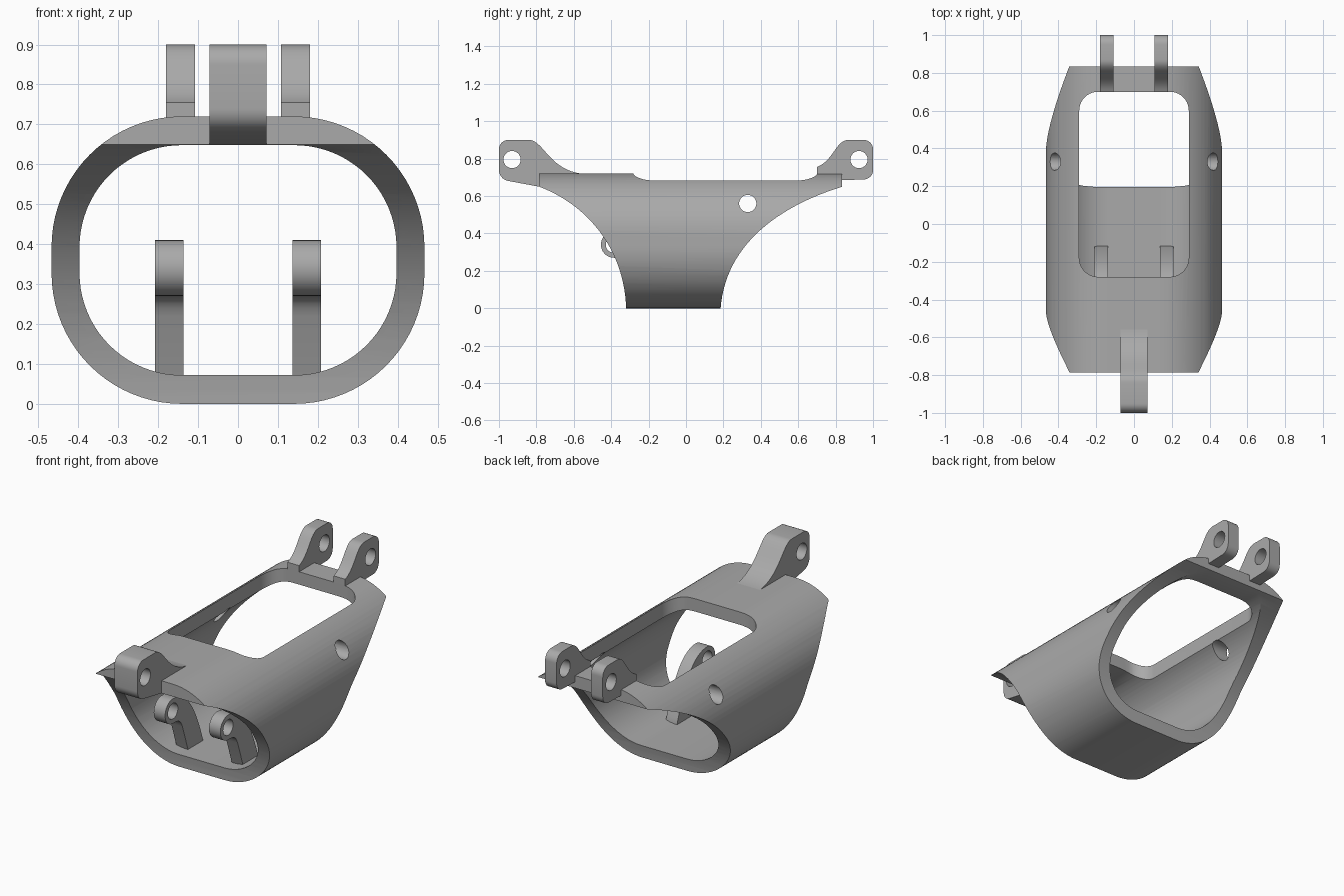
import bpy, bmesh, math
from mathutils import Vector
from mathutils.geometry import interpolate_bezier

if "Cube" in bpy.data.objects:
    bpy.data.objects.remove(bpy.data.objects["Cube"])

grey = bpy.data.materials.new("plain grey")
grey.use_nodes = True
colour = (0.40, 0.40, 0.40, 1)
grey.diffuse_color = colour
grey.node_tree.nodes["Principled BSDF"].inputs["Base Color"].default_value = colour


def bezier(a, b, c, d, steps=20):
    pts = interpolate_bezier(*[Vector((*p, 0)) for p in (a, b, c, d)], steps)
    return [(p.x, p.y) for p in pts]


def rounded(corners, steps=8):
    """Outline from (u, v) or (u, v, radius) corners, with the radii filleted."""
    out = []
    for i, c in enumerate(corners):
        p = Vector(c[:2])
        if len(c) == 2:
            out.append(tuple(p))
            continue
        a = (Vector(corners[i - 1][:2]) - p).normalized()
        b = (Vector(corners[(i + 1) % len(corners)][:2]) - p).normalized()
        half = a.angle(b) / 2
        centre = p + (a + b).normalized() * c[2] / math.sin(half)
        start = p + a * c[2] / math.tan(half) - centre
        end = p + b * c[2] / math.tan(half) - centre
        turn = start.angle_signed(end)
        for k in range(steps + 1):
            t = -turn * k / steps
            out.append((centre.x + start.x * math.cos(t) - start.y * math.sin(t),
                        centre.y + start.x * math.sin(t) + start.y * math.cos(t)))
    return out


def box_outline(u0, u1, v0, v1, r, steps):
    return rounded([(u0, v0, r), (u1, v0, r), (u1, v1, r), (u0, v1, r)], steps)


def circle(u, v, r, n=32):
    return [(u + r * math.cos(math.tau * k / n), v + r * math.sin(math.tau * k / n))
            for k in range(n)]


def prism(name, outline, axis, lo, hi):
    """Extrude a 2D outline along an axis from lo to hi."""
    place = {"x": lambda u, v, w: (w, u, v),
             "y": lambda u, v, w: (u, w, v),
             "z": lambda u, v, w: (u, v, w)}[axis]
    bm = bmesh.new()
    near = [bm.verts.new(place(u, v, lo)) for u, v in outline]
    far = [bm.verts.new(place(u, v, hi)) for u, v in outline]
    bm.faces.new(near)
    bm.faces.new(far)
    for i in range(len(near)):
        bm.faces.new((near[i - 1], near[i], far[i], far[i - 1]))
    bmesh.ops.recalc_face_normals(bm, faces=bm.faces)
    mesh = bpy.data.meshes.new(name)
    bm.to_mesh(mesh)
    bm.free()
    mesh.materials.append(grey)
    obj = bpy.data.objects.new(name, mesh)
    bpy.context.collection.objects.link(obj)
    return obj


def cut(obj, cutter, operation="DIFFERENCE"):
    mod = obj.modifiers.new("cut", "BOOLEAN")
    mod.operation = operation
    mod.solver = "EXACT"
    mod.object = cutter
    bpy.context.view_layer.objects.active = obj
    bpy.ops.object.modifier_apply(modifier=mod.name)
    bpy.data.objects.remove(cutter)


def finish(obj):
    bpy.ops.object.select_all(action="DESELECT")
    obj.select_set(True)
    bpy.context.view_layer.objects.active = obj
    bpy.ops.object.shade_smooth_by_angle(angle=math.radians(30))


# Shell: rounded tube trimmed by the flared side profile
shell = prism("shell", box_outline(-0.467, 0.467, 0, 0.72, 0.327, 20), "y", -1, 1)
cut(shell, prism("bore", box_outline(-0.397, 0.397, 0.072, 0.648, 0.256, 20), "y", -1.1, 1.1))
rear_edge = bezier((0.835, 0.65), (0.48, 0.54), (0.21, 0.33), (0.185, 0), 28)
front_edge = bezier((-0.32, 0), (-0.33, 0.31), (-0.52, 0.55), (-0.785, 0.65), 28)
side = ([(0.835, 0.8)] + rear_edge + [(0.185, -0.1), (-0.32, -0.1)]
        + front_edge + [(-0.785, 0.8)])
cut(shell, prism("trim", side, "x", -0.6, 0.6), "INTERSECT")

# Top window and the pin hole through both walls
cut(shell, prism("window", box_outline(-0.29, 0.29, -0.28, 0.70, 0.1, 10), "z", 0.4, 1))
cut(shell, prism("pin_hole", circle(0.33, 0.56, 0.046), "x", -0.6, 0.6))
finish(shell)

# Front hinge lug
front_lug = rounded([(-0.785, 0.65), (-1, 0.69, 0.06), (-1, 0.9, 0.05)]
                    + bezier((-0.84, 0.9), (-0.76, 0.9), (-0.73, 0.73), (-0.54, 0.718))
                    + [(-0.54, 0.66), (-0.7, 0.652)])
lug = prism("front_hinge_lug", front_lug, "x", -0.072, 0.072)
cut(lug, prism("hole", circle(-0.93, 0.795, 0.046), "x", -0.3, 0.3))
finish(lug)

# Rear hinge lugs and inner hooks, one on each side
rear_lug = rounded([(0.70, 0.69)]
                   + bezier((0.70, 0.755), (0.79, 0.79), (0.80, 0.9), (0.87, 0.9))
                   + [(1, 0.9, 0.05), (1, 0.69, 0.05), (0.83, 0.685)])
hook = ([(-0.115, 0.04)]
        + bezier((-0.115, 0.07), (-0.18, 0.28), (-0.26, 0.41), (-0.385, 0.41))
        + [(-0.385 + 0.07 * math.cos(a), 0.34 + 0.07 * math.sin(a))
           for a in [math.pi * (0.5 + k / 16) for k in range(1, 16)]]
        + bezier((-0.385, 0.27), (-0.34, 0.27), (-0.32, 0.27), (-0.3, 0.22), 8)
        + [(-0.24, 0.04)])
for label, sign in (("left", 1), ("right", -1)):
    lo, hi = sorted((sign * 0.108, sign * 0.18))
    lug = prism(label + "_rear_hinge_lug", rear_lug, "x", lo, hi)
    cut(lug, prism("hole", circle(0.925, 0.795, 0.046), "x", -0.3, 0.3))
    finish(lug)
    lo, hi = sorted((sign * 0.137, sign * 0.208))
    arm = prism(label + "_inner_hook", hook, "x", lo, hi)
    cut(arm, prism("hole", circle(-0.385, 0.34, 0.044), "x", -0.3, 0.3))
    finish(arm)
